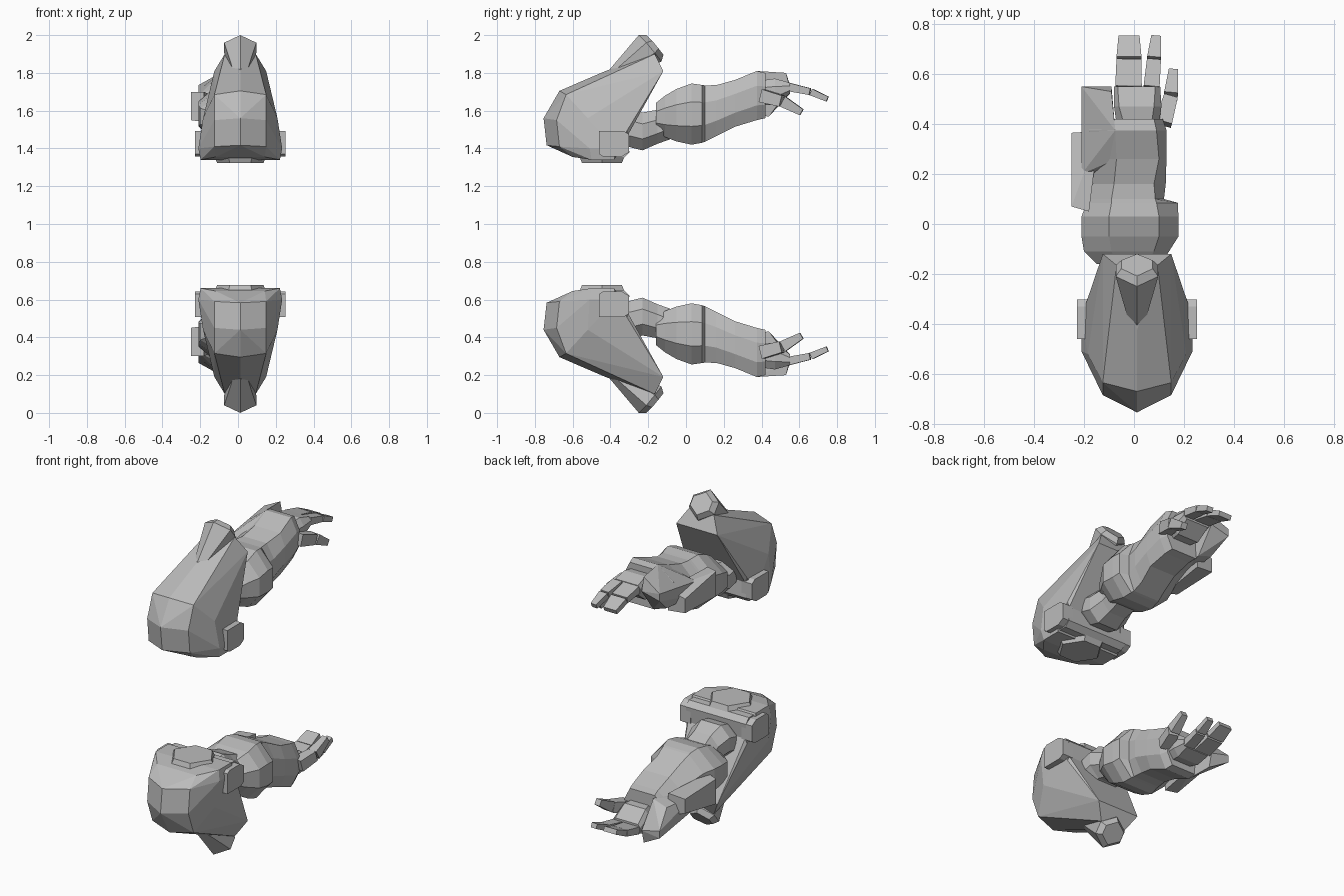
import bpy, bmesh
from mathutils import Vector

grey = bpy.data.materials.new("armour grey")
grey.diffuse_color = (0.5, 0.5, 0.5, 1)
CX = 0.012  # centre line of the shoulder armour


def finish(bm, name):
    """Make the upper part and its copy reflected about z = 1."""
    for side in ("upper", "lower"):
        if side == "lower":
            for v in bm.verts:
                v.co.z = 2 - v.co.z
        bmesh.ops.recalc_face_normals(bm, faces=bm.faces)
        me = bpy.data.meshes.new(name)
        bm.to_mesh(me)
        me.materials.append(grey)
        ob = bpy.data.objects.new(side + "_" + name, me)
        bpy.context.collection.objects.link(ob)
    bm.free()


def hull(name, pts):
    bm = bmesh.new()
    vs = [bm.verts.new(p) for p in pts]
    bmesh.ops.convex_hull(bm, input=vs)
    loose = [v for v in bm.verts if not v.link_faces]
    bmesh.ops.delete(bm, geom=loose, context='VERTS')
    bmesh.ops.dissolve_limit(bm, angle_limit=0.03, verts=bm.verts, edges=bm.edges)
    finish(bm, name)


def both(pts):
    """Points given as (half width, y, z), on both sides of the centre line."""
    return [(CX + s * x, y, z) for x, y, z in pts for s in ((1, -1) if x else (1,))]


def loft(name, rings):
    bm = bmesh.new()
    loops = [[bm.verts.new(p) for p in r] for r in rings]
    n = len(loops[0])
    for a, b in zip(loops, loops[1:]):
        for i in range(n):
            j = (i + 1) % n
            bm.faces.new((a[i], a[j], b[j], b[i]))
    bm.faces.new(loops[0])
    bm.faces.new(loops[-1])
    finish(bm, name)


def octagon(y, x0, xa, xb, x1, z0, z1):
    """Section with sides at x0 and x1 and a flat top and bottom from xa to xb."""
    d = (z1 - z0) * 0.3
    return [(xa, y, z0), (xb, y, z0), (x1, y, z0 + d), (x1, y, z1 - d),
            (xb, y, z1), (xa, y, z1), (x0, y, z1 - d), (x0, y, z0 + d)]


def digit(name, path):
    """Finger segments with small gaps: path of (x, y, z, half width, half height)."""
    for i, (a, b) in enumerate(zip(path, path[1:])):
        pa, pb = Vector(a[:3]), Vector(b[:3])
        d = (pb - pa).normalized()
        side = d.cross(Vector((0, 0, 1))).normalized()
        up = side.cross(d)
        pts = []
        for p, (w, h) in ((pa + d * 0.003, a[3:]), (pb - d * 0.003, b[3:])):
            pts += [p + side * w * s + up * h * t for s in (1, -1) for t in (1, -1)]
        hull(f"{name}_segment_{i + 1}", pts)


# Shoulder armour shell
hull("shoulder_shell", both([
    (0, -.754, 1.56), (0, -.738, 1.417), (0, -.67, 1.705), (0, -.426, 1.81),
    (.137, -.685, 1.55), (.137, -.67, 1.41), (.137, -.635, 1.685),
    (.137, -.12, 1.81), (.082, -.165, 1.9), (.197, -.52, 1.56), (.19, -.34, 1.56),
    (.222, -.51, 1.40), (.222, -.37, 1.40), (.13, -.6, 1.355),
    (.21, -.5, 1.34), (.21, -.38, 1.34)]))

# Tapered hexagonal spike on the shell, with a chamfered cap
rim = [(0, -.25, 2.0), (.085, -.21, 1.96), (.085, -.165, 1.905),
       (0, -.13, 1.86), (-.085, -.165, 1.905), (-.085, -.21, 1.96)]
mid, root = Vector((0, -.19, 1.93)), Vector((0, -.395, 1.78))
rim = [Vector(p) for p in rim]
cap = [mid + (p - mid) * .74 + Vector((0, .026, .018)) for p in rim]
base = [root + (p - mid) * .35 for p in rim]
shift = Vector((CX, 0, 0))
loft("shoulder_spike", [[p + shift for p in r] for r in (base, rim, cap)])

# Hexagonal hub under the shell
hull("shoulder_hub", both([(w * k, -.445 + y * k, z) for k, z in ((1, 1.322), (1.15, 1.36))
                           for w, y in ((.122, 0), (.055, .105), (.055, -.105))]))

# Cross bar behind the shell and its side pads
hull("shoulder_bar", both([(.2, y, z) for y, z in
                           ((-.48, 1.35), (-.48, 1.47), (-.31, 1.50), (-.30, 1.38), (-.33, 1.35))]))
for s, side in ((1, "right"), (-1, "left")):
    hull(side + "_shoulder_pad", [(CX + s * x, y, z) for x in (.17, .24) for y, z in
         ((-.46, 1.37), (-.44, 1.357), (-.34, 1.357), (-.302, 1.38),
          (-.302, 1.475), (-.33, 1.492), (-.46, 1.492))])

# Upper arm
loft("upper_arm", [octagon(*r) for r in (
    (-.36, -.10, -.05, .05, .10, 1.43, 1.57), (-.29, -.13, -.07, .06, .12, 1.405, 1.605),
    (-.23, -.13, -.07, .06, .12, 1.39, 1.59), (-.15, -.11, -.06, .05, .10, 1.425, 1.605),
    (-.08, -.12, -.07, .05, .10, 1.45, 1.64))])

# Forearm: elbow swelling with a step on the outside, then a flaring wrist
loft("forearm", [octagon(*r) for r in (
    (-.16, -.15, -.07, .05, .11, 1.49, 1.64), (-.11, -.20, -.09, .08, .14, 1.46, 1.68),
    (-.05, -.21, -.10, .10, .178, 1.437, 1.715), (.03, -.21, -.10, .10, .178, 1.42, 1.744),
    (.085, -.19, -.09, .09, .175, 1.43, 1.736), (.10, -.185, -.09, .085, .12, 1.435, 1.734),
    (.16, -.165, -.08, .08, .127, 1.465, 1.735), (.26, -.17, -.07, .10, .13, 1.515, 1.763),
    (.375, -.18, -.075, .09, .13, 1.55, 1.81), (.42, -.17, -.085, .08, .115, 1.56, 1.80))])

# Forearm guard: outer block and long plate past the wrist
hull("guard_block", [(-.25, .07, 1.55), (-.25, .365, 1.56), (-.25, .07, 1.70), (-.25, .365, 1.645),
                     (-.18, .05, 1.54), (-.14, .37, 1.55), (-.18, .05, 1.70), (-.14, .372, 1.68)])
hull("guard_plate", [(-.21, .20, 1.60), (-.21, .55, 1.69), (-.21, .20, 1.68), (-.21, .55, 1.735),
                     (-.09, .15, 1.58), (-.09, .44, 1.57), (-.07, .26, 1.75), (-.075, .375, 1.81),
                     (-.09, .53, 1.80), (-.09, .55, 1.72), (-.18, .44, 1.60)])

# Palm
loft("palm", [octagon(*r) for r in (
    (.40, -.07, -.04, .07, .10, 1.63, 1.76), (.47, -.08, -.06, .08, .11, 1.63, 1.77),
    (.55, -.08, -.065, .085, .105, 1.69, 1.748))])

# Wide finger, narrow finger and thumb
digit("wide_finger", [(-.022, .545, 1.725, .053, .022), (-.02, .66, 1.70, .05, .018),
                      (-.02, .752, 1.66, .042, .014)])
digit("narrow_finger", [(.07, .545, 1.725, .032, .022), (.08, .66, 1.70, .028, .018),
                        (.088, .752, 1.66, .019, .014)])
digit("thumb", [(.115, .40, 1.68, .035, .035), (.147, .51, 1.65, .028, .03),
                (.157, .615, 1.59, .018, .018)])
